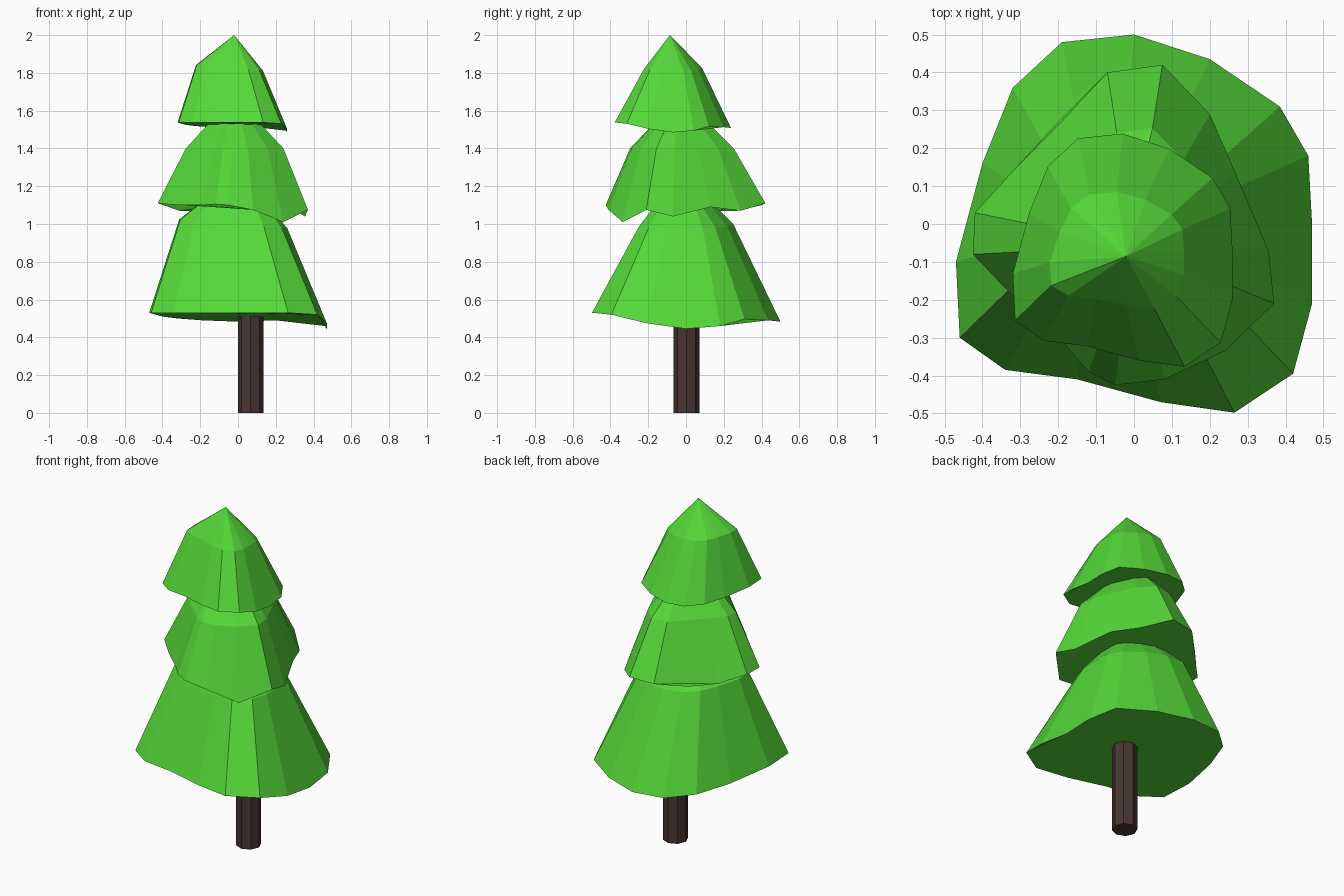
import bpy, bmesh
from mathutils import Vector

if "Cube" in bpy.data.objects:
    bpy.data.objects.remove(bpy.data.objects["Cube"])


def material(name, rgb):
    m = bpy.data.materials.new(name)
    m.diffuse_color = (*rgb, 1)
    m.use_nodes = True
    m.node_tree.nodes["Principled BSDF"].inputs["Base Color"].default_value = m.diffuse_color
    return m


GREEN = material("needles", (0.09, 0.68, 0.04))
BROWN = material("bark", (0.065, 0.037, 0.032))


def tier(name, rim, shoulder, apex):
    """Skirt from rim to shoulder ring, then a cap to the apex, closed below."""
    bm = bmesh.new()
    low = [bm.verts.new(p) for p in rim]
    high = [bm.verts.new(shoulder(*p)) for p in rim]
    tip = bm.verts.new(apex)
    n = len(rim)
    for i in range(n):
        j = (i + 1) % n
        bm.faces.new((low[i], low[j], high[j], high[i]))
        bm.faces.new((high[i], high[j], tip))
    bm.faces.new(low[::-1])
    bmesh.ops.recalc_face_normals(bm, faces=bm.faces)
    me = bpy.data.meshes.new(name)
    bm.to_mesh(me)
    bm.free()
    me.materials.append(GREEN)
    ob = bpy.data.objects.new(name, me)
    bpy.context.collection.objects.link(ob)
    return ob


# Wavy rim of the lower tier (also used, scaled, for the top tier)
rim = [(0.47, 0, .445), (0.46, 0.18, .46), (0.385, 0.31, .497), (0.2, 0.435, .49),
       (0, 0.5, .483), (-0.19, 0.48, .49), (-0.32, 0.36, .50), (-0.40, 0.16, .51),
       (-0.47, -0.10, .53), (-0.46, -0.30, .53), (-0.34, -0.385, .53), (-0.15, -0.41, .53),
       (0.07, -0.47, .53), (0.265, -0.498, .53), (0.42, -0.395, .52), (0.47, -0.21, .475)]
lower = tier("lower_branches", rim,
             lambda x, y, z: (x * 0.61 - 0.025, y * 0.50, 1.0 - 0.05 * x),
             (0.015, -0.025, 1.28))

# Top tier: smaller copy, shifted
top = lower.copy()
top.data = lower.data.copy()
top.name = "top_branches"
bpy.context.collection.objects.link(top)
S = 0.617
for v in top.data.vertices:
    x, y, z = v.co
    v.co = Vector((x * S - 0.03, y * S - 0.07, (z - 0.445) * S + 1.485))

# Middle tier with its own turned, tilted rim
rim_mid = [(.075, .42, 1.11), (-.07, .40, 1.10), (-.2, .27, 1.07), (-.31, .15, 1.07),
           (-.42, .03, 1.11), (-.425, -.08, 1.11), (-.32, -.19, 1.10), (-.19, -.31, 1.10),
           (-.12, -.39, 1.105), (-.05, -.425, 1.10), (.08, -.41, 1.075), (.24, -.335, 1.01),
           (.37, -.21, 1.075), (.355, -.07, 1.04), (.27, .13, 1.09), (.2, .29, 1.07)]
tier("middle_branches", rim_mid,
     lambda x, y, z: (x * 0.65, y * 0.65 - 0.02, 1.40),
     (-0.02, -0.03, 1.68))

# Trunk
bpy.ops.mesh.primitive_cylinder_add(vertices=8, radius=0.068, depth=0.6,
                                    location=(0.067, 0.003, 0.3))
trunk = bpy.context.object
trunk.name = "trunk"
trunk.data.materials.append(BROWN)
